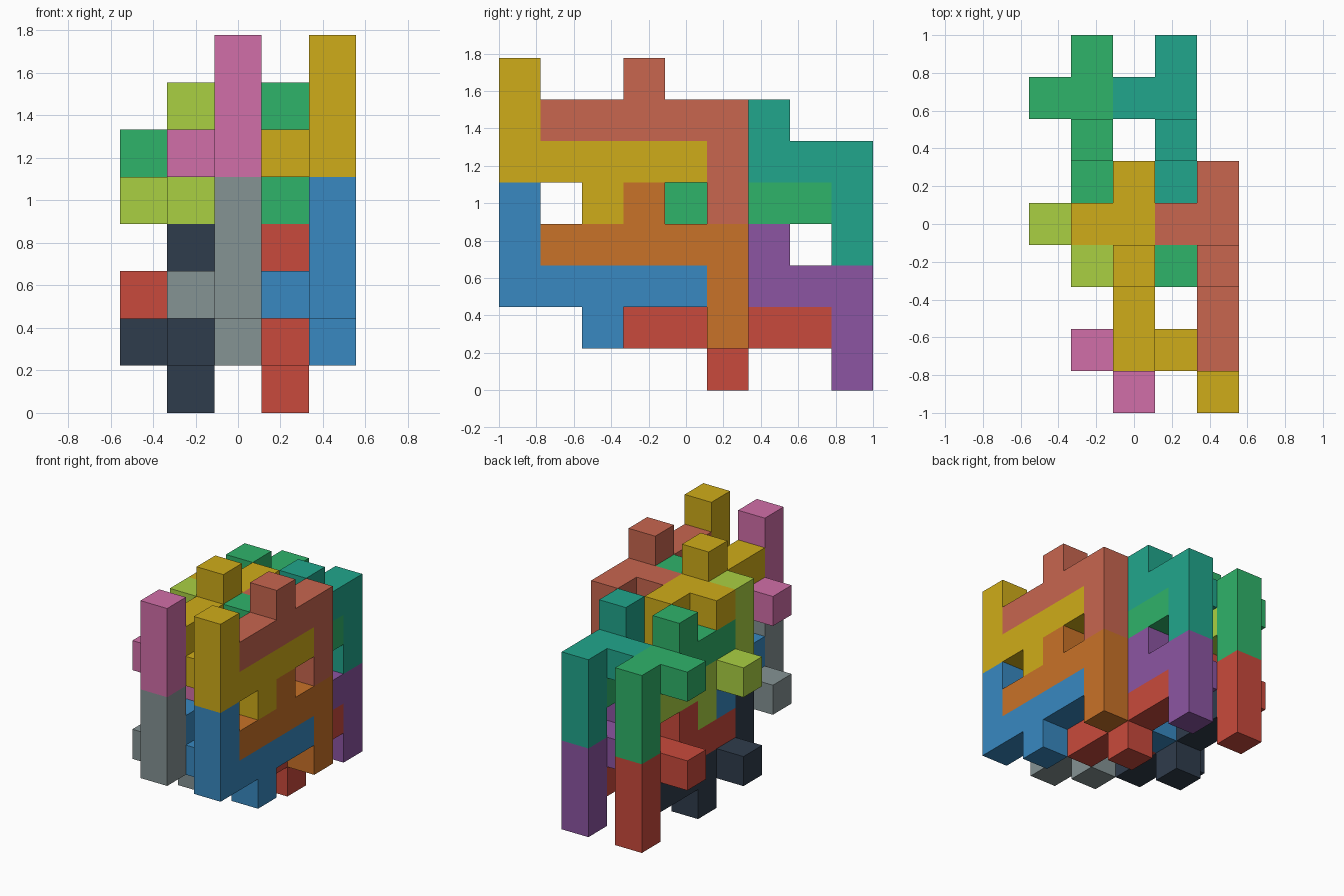
import bpy, bmesh
from mathutils import Vector

if "Cube" in bpy.data.objects:
    bpy.data.objects.remove(bpy.data.objects["Cube"])

S = 2 / 9  # edge of one unit cube

# One nine-cube piece: long beam, two-cube tail, middle tab, side tab
PIECE = [(0, j, 0) for j in range(5)] + [(0, 0, 1), (0, 0, 2), (0, 2, -1), (-1, 1, 0)]

RGB = {
    "red": (201, 74, 60), "blue": (56, 137, 193), "green": (47, 179, 106),
    "yellow": (207, 172, 25), "purple": (140, 85, 162), "orange": (201, 114, 40),
    "teal": (33, 166, 140), "pink": (209, 110, 168), "grey": (133, 147, 148),
    "lime": (170, 208, 66), "navy": (47, 60, 76), "terracotta": (200, 102, 79),
}


def material(name):
    mat = bpy.data.materials.get(name)
    if mat is None:
        mat = bpy.data.materials.new(name)
        lin = [(c / 255 / 12.92) if c < 10 else ((c / 255 + 0.055) / 1.055) ** 2.4 for c in RGB[name]]
        mat.diffuse_color = (*lin, 1)
        mat.use_nodes = True
        mat.node_tree.nodes["Principled BSDF"].inputs["Base Color"].default_value = mat.diffuse_color
    return mat


def build_piece(name, origin, flip, colour):
    """Outer skin of one piece; flip turns it half a turn about x."""
    s = -1 if flip else 1
    cells = {(origin[0] + x, origin[1] + s * y, origin[2] + s * z) for x, y, z in PIECE}
    bm = bmesh.new()
    for cell in cells:
        centre = Vector(((cell[0] - 2) * S, (cell[1] - 4) * S, (cell[2] + 0.5) * S))
        for axis in range(3):
            for sign in (-1, 1):
                near = list(cell)
                near[axis] += sign
                if tuple(near) in cells:
                    continue
                n, u, v = Vector(), Vector(), Vector()
                n[axis] = sign * S / 2
                u[(axis + 1) % 3] = S / 2
                v[(axis + 2) % 3] = sign * S / 2
                corners = (-u - v, u - v, u + v, -u + v)
                bm.faces.new([bm.verts.new(centre + n + c) for c in corners])
    bmesh.ops.remove_doubles(bm, verts=bm.verts, dist=1e-4)
    bmesh.ops.dissolve_limit(bm, angle_limit=0.01, verts=bm.verts, edges=bm.edges)
    bmesh.ops.recalc_face_normals(bm, faces=bm.faces)
    mesh = bpy.data.meshes.new(name)
    bm.to_mesh(mesh)
    bm.free()
    mesh.materials.append(material(colour))
    bpy.context.collection.objects.link(bpy.data.objects.new(name, mesh))


# Four interlocking pieces; colours: right lower, right upper, left lower, left upper
GROUPS = [
    ("front_upright", (4, 0, 2), False, ("blue", "yellow", "grey", "pink")),
    ("front_inverted", (4, 5, 3), True, ("orange", "terracotta", "blue", "yellow")),
    ("back_upright", (3, 3, 1), False, ("red", "green", "navy", "lime")),
    ("back_inverted", (3, 8, 2), True, ("purple", "teal", "red", "green")),
]

# Repeat the group two wide and two high
for label, (x, y, z), flip, colours in GROUPS:
    for n, colour in enumerate(colours):
        side, level = divmod(n, 2)
        name = f"{label}_{('right', 'left')[side]}_{('lower', 'upper')[level]}"
        build_piece(name, (x - 2 * side, y, z + 3 * level), flip, colour)
